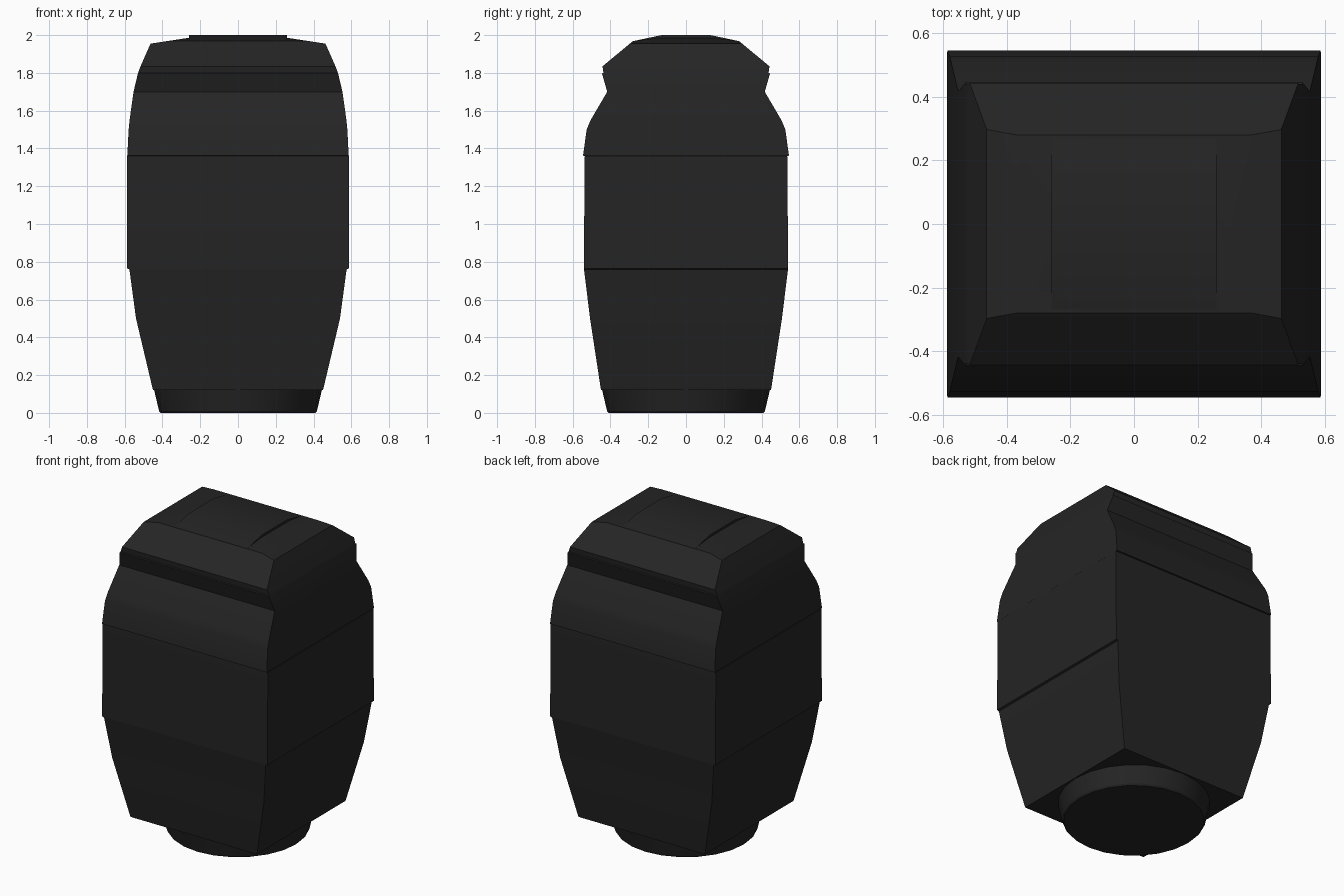
import bpy, bmesh, math

cube = bpy.data.objects.get("Cube")
if cube:
    bpy.data.objects.remove(cube, do_unlink=True)

charcoal = bpy.data.materials.new("charcoal")
charcoal.use_nodes = True
COLOUR = (0.018, 0.018, 0.018, 1)
charcoal.diffuse_color = COLOUR
shader = charcoal.node_tree.nodes["Principled BSDF"]
shader.inputs["Base Color"].default_value = COLOUR
shader.inputs["Roughness"].default_value = 0.8


def loft(name, rings, angle=25):
    """Skin closed rings of points, cap both ends and shade."""
    bm = bmesh.new()
    loops = [[bm.verts.new(p) for p in ring] for ring in rings]
    n = len(loops[0])
    for a, b in zip(loops, loops[1:]):
        for i in range(n):
            j = (i + 1) % n
            bm.faces.new((a[i], a[j], b[j], b[i]))
    bm.faces.new(loops[0])
    bm.faces.new(loops[-1])
    bmesh.ops.recalc_face_normals(bm, faces=bm.faces)
    mesh = bpy.data.meshes.new(name)
    bm.to_mesh(mesh)
    bm.free()
    mesh.materials.append(charcoal)
    obj = bpy.data.objects.new(name, mesh)
    bpy.context.collection.objects.link(obj)
    bpy.ops.object.select_all(action='DESELECT')
    obj.select_set(True)
    bpy.context.view_layer.objects.active = obj
    bpy.ops.object.shade_smooth_by_angle(angle=math.radians(angle))
    return obj


def rectangle(z, hx, hy):
    return [(-hx, -hy, z), (hx, -hy, z), (hx, hy, z), (-hx, hy, z)]


def circle(z, r, sides=24):
    turns = [math.tau * i / sides for i in range(sides)]
    return [(r * math.cos(t), r * math.sin(t), z) for t in turns]


# Body: height, half width, half depth, with small lips and a neck groove
body = [
    (0.12, 0.45, 0.45), (0.50, 0.54, 0.508), (0.76, 0.575, 0.54),
    (0.765, 0.588, 0.541), (1.36, 0.588, 0.536), (1.362, 0.586, 0.545),
    (1.50, 0.579, 0.526), (1.55, 0.574, 0.505), (1.70, 0.553, 0.417),
    (1.797, 0.53, 0.445), (1.80, 0.529, 0.437), (1.835, 0.516, 0.442),
    (1.955, 0.463, 0.297), (1.969, 0.37, 0.28), (1.985, 0.265, 0.15),
]
loft("body", [rectangle(*row) for row in body])

# Raised, gently arched panel on the roof
arch = [(-0.28, 1.968), (-0.13, 2.0), (0.13, 2.0), (0.28, 1.968)]
loft("roof_panel", [[(x, y, z) for y, z in arch] for x in (-0.26, 0.26)])

# Round tapered foot
loft("foot", [circle(z, r) for z, r in ((0, 0.41), (0.01, 0.418), (0.125, 0.445))])
